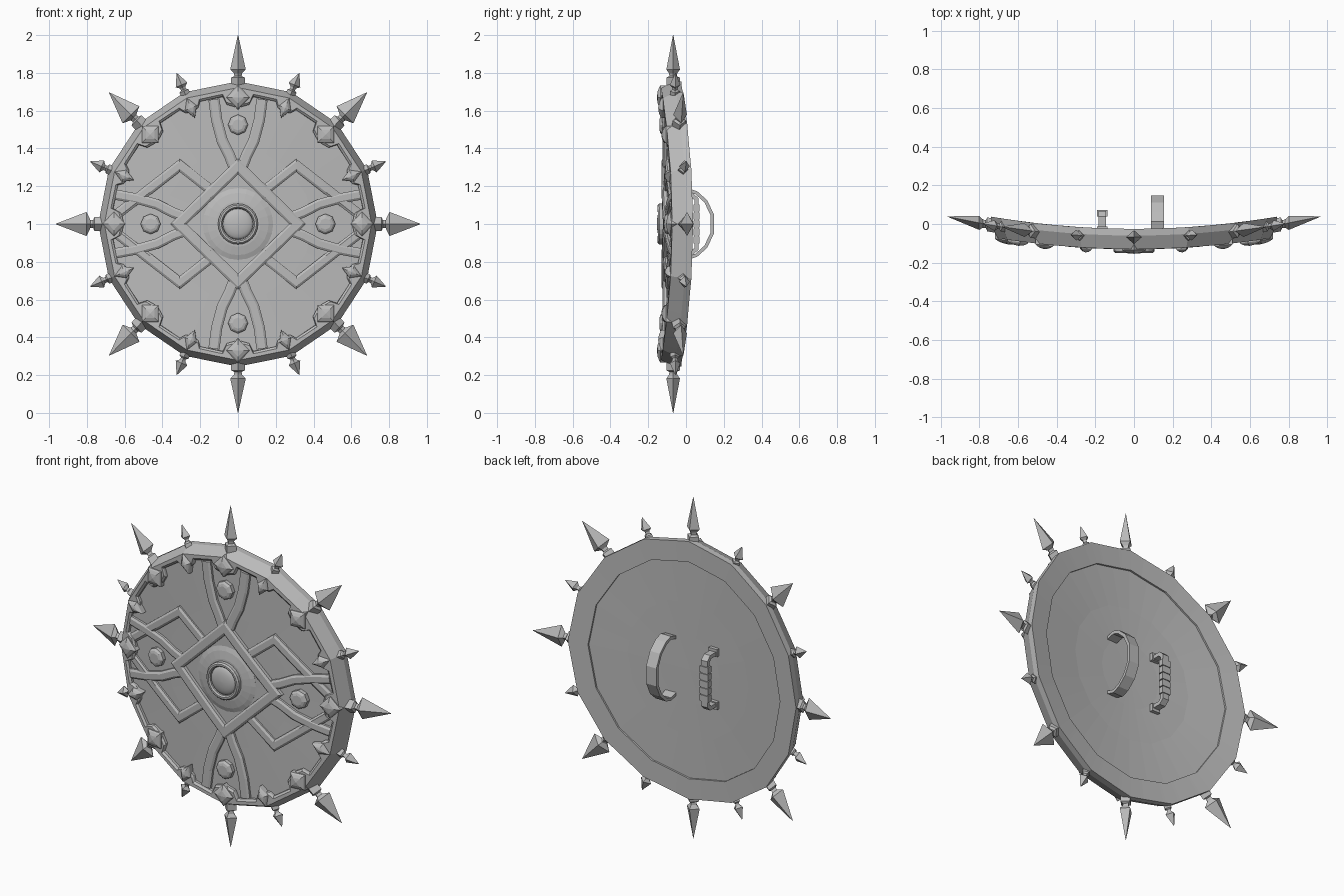
import bpy, bmesh
from math import sin, cos, pi, radians
from mathutils import Vector

cube = bpy.data.objects.get("Cube")
if cube:
    bpy.data.objects.remove(cube)

steel = bpy.data.materials.new("grey steel")
steel.use_nodes = True
GREY = (0.5, 0.5, 0.5, 1)
steel.diffuse_color = GREY
steel.node_tree.nodes["Principled BSDF"].inputs["Base Color"].default_value = GREY

FACE, RIM_FRONT, RIM_BACK, MID = -0.105, -0.13, -0.025, -0.068
STEP = pi / 8


def bend(u, v, y):
    """Flat shield coordinates (u across, v up, y depth) to the curved shield."""
    return Vector((u * 0.98, y + 0.11 * u * u, v + 1))


def loft(name, rings, closed_rings=False, smooth=False):
    """Skin a list of equal rings of points; cap the ends unless the rings loop."""
    bm = bmesh.new()
    rows = [[bm.verts.new(p) for p in ring] for ring in rings]
    n = len(rows[0])
    pairs = list(zip(rows, rows[1:]))
    if closed_rings:
        pairs.append((rows[-1], rows[0]))
    for a, b in pairs:
        for i in range(n):
            j = (i + 1) % n
            bm.faces.new((a[i], a[j], b[j], b[i]))
    if not closed_rings:
        bm.faces.new(rows[0])
        bm.faces.new(rows[-1])
    bmesh.ops.remove_doubles(bm, verts=bm.verts, dist=0.0001)
    bmesh.ops.recalc_face_normals(bm, faces=bm.faces)
    mesh = bpy.data.meshes.new(name)
    bm.to_mesh(mesh)
    bm.free()
    mesh.materials.append(steel)
    for f in mesh.polygons:
        f.use_smooth = smooth
    obj = bpy.data.objects.new(name, mesh)
    bpy.context.collection.objects.link(obj)
    return obj


def sweep(name, path, section, place, closed=False):
    """Sweep (offset, height) section along a flat path with mitred corners."""
    pts = [Vector(p) for p in path]
    fine = []
    ends = pts[1:] + pts[:1] if closed else pts[1:]
    for a, b in zip(pts, ends):
        k = max(1, int((b - a).length / 0.1))
        fine += [a.lerp(b, i / k) for i in range(k)]
    if not closed:
        fine.append(pts[-1])
    n, rings = len(fine), []
    for i, p in enumerate(fine):
        a = fine[i - 1] if closed or i else p
        b = fine[(i + 1) % n] if closed or i < n - 1 else p
        dirs = [d.normalized() for d in (p - a, b - p) if d.length > 0]
        normals = [Vector((-d.y, d.x)) for d in dirs]
        m = sum(normals, Vector((0, 0))).normalized()
        m /= max(0.4, m.dot(normals[0]))
        rings.append([place(p.x + m.x * o, p.y + m.y * o, h) for o, h in section])
    return loft(name, rings, closed)


def rib(name, path, half, top, closed=False):
    section = [(-half, FACE + 0.01), (-half, top + 0.008), (-half + 0.012, top),
               (half - 0.012, top), (half, top + 0.008), (half, FACE + 0.01)]
    return sweep(name, path, section, bend, closed)


def polar(r, a, y):
    return bend(r * sin(a), r * cos(a), y)


def gon(r, a):
    """Radius of a sixteen-sided outline at angle a."""
    return r * cos(STEP / 2) / cos(a % STEP - STEP / 2)


# Curved face plate
angles = [i * STEP / 2 for i in range(32)]
layers = [(r, FACE) for r in (0.001, 0.2, 0.4, 0.69)]
layers += [(r, -0.036) for r in (0.69, 0.4, 0.2, 0.001)]
loft("face_plate", [[polar(gon(r, a), a, y) for a in angles] for r, y in layers])

# Sixteen-sided rim, with inner tabs behind the studs
outline = []
for k in range(16):
    w, tab = (radians(5.5), 0.615) if k % 2 == 0 else (radians(3.5), 0.635)
    a = k * STEP
    outline += [(a - w - 0.025, 0.68), (a - w, tab + 0.02), (a, tab),
                (a + w, tab + 0.02), (a + w + 0.025, 0.68)]
profile = [(0.755, RIM_BACK), (0.755, -0.06), (0.722, RIM_FRONT)]
rings = [[polar(gon(r, a), a, y) for a, _ in outline] for r, y in profile]
rings += [[polar(r + d, a, y) for a, r in outline]
          for d, y in ((0.012, RIM_FRONT), (0, RIM_FRONT + 0.01), (0, FACE + 0.02))]
rings += [[polar(gon(0.635, a), a, y) for a, _ in outline] for y in (-0.045, RIM_BACK)]
loft("rim", rings, True)


def stud(name, r, a, radial, across, layers, sides=4):
    """Raised stud standing on the face, turned to point outwards."""
    rings = []
    for s, y in layers:
        ring = []
        for i in range(sides):
            t = 2 * pi * i / sides
            p, q = r + radial * s * cos(t), across * s * sin(t)
            ring.append(bend(p * sin(a) + q * cos(a), p * cos(a) - q * sin(a), y))
        rings.append(ring)
    return loft(name, rings)


def spike(name, a, stations, depth):
    """Diamond-section spike pointing outwards; stations are (radius, half width)."""
    rings = []
    for r, w in stations:
        ring = []
        for q, d in ((w, 0), (0, 1), (-w, 0), (0, -1)):
            u, v = r * sin(a) + q * cos(a), r * cos(a) - q * sin(a)
            ring.append(bend(u, v, MID + d * min(depth, w)))
        rings.append(ring)
    return loft(name, rings)


STUD = [(1, FACE + 0.01), (1, -0.135), (0.85, -0.142), (0.5, -0.15), (0.05, -0.154)]
for k in range(16):
    a = k * STEP
    if k % 2 == 0:
        stud("large_stud", 0.67, a, 0.064, 0.064, STUD)
        if k % 8 == 0:
            head, tip = 0.042, 1.0
        else:
            head, tip = 0.064, 0.985
        spike("large_spike", a, [(0.735, 0.038), (0.775, 0.038), (0.783, 0.02),
              (0.798, 0.022), (0.818, head), (tip, 0.001)], 0.036)
    else:
        stud("small_stud", 0.665, a, 0.058, 0.034, STUD)
        spike("small_spike", a, [(0.73, 0.026), (0.762, 0.026), (0.77, 0.014),
              (0.782, 0.015), (0.797, 0.034), (0.865, 0.001)], 0.028)

# Central diamond frame
rib("centre_diamond", [(0, 0.305), (0.322, 0), (0, -0.305), (-0.322, 0)], 0.031, -0.131, True)

# Side diamond frames and flaring straps, mirrored in four quarters
for sx in (-1, 1):
    for sz in (-1, 1):
        def quarter(points):
            return [(x * sx, z * sz) for x, z in points]
        rib("side_diamond", quarter([(0.16, 0.19), (0.315, 0.31), (0.655, 0.05)]), 0.027, -0.122)
        rib("upright_strap", quarter([(0.13, 0.66), (0.115, 0.55), (0.085, 0.44),
            (0.045, 0.36), (0.025, 0.31)]), 0.03, -0.125)
        rib("cross_strap", quarter([(0.66, 0.155), (0.55, 0.135), (0.44, 0.105),
            (0.35, 0.06), (0.28, 0.035)]), 0.027, -0.125)

# Octagonal studs between the straps
BUTTON = [(1, FACE + 0.01), (1, -0.126), (0.8, -0.136), (0.55, -0.14)]
for k in range(4):
    stud("octagon_stud", 0.525 if k % 2 == 0 else 0.472, k * pi / 2, 0.054, 0.054, BUTTON, 8)


# Central boss: low swell, ring and dome
def turned(name, profile, smooth=False):
    around = [2 * pi * i / 24 for i in range(24)]
    return loft(name, [[polar(r, a, y) for a in around] for r, y in profile], smooth=smooth)


turned("boss_swell", [(0.19, FACE + 0.01), (0.19, FACE), (0.165, -0.114),
                      (0.12, -0.122), (0.06, -0.124)])
turned("boss_ring", [(0.108, FACE), (0.108, -0.142), (0.1, -0.15), (0.09, -0.15),
                     (0.083, -0.142), (0.083, FACE)])
turned("boss_dome", [(0.083 * cos(t), -0.13 - 0.024 * sin(t))
                     for t in (0, 0.3, 0.6, 0.9, 1.2, 1.55)], True)


# Back handles, swept in the upright plane
def at(x):
    return lambda y, z, h: Vector((x + h, y, z + 1))


def box(half_thick, half_wide):
    return [(-half_thick, -half_wide), (half_thick, -half_wide),
            (half_thick, half_wide), (-half_thick, half_wide)]


def mirrored(points):
    return points + [(y, -z) for y, z in reversed(points)]


sweep("arm_strap", mirrored([(-0.04, 0.165), (0.012, 0.18), (0.055, 0.165),
      (0.105, 0.12), (0.138, 0.05)]), box(0.009, 0.033), at(0.122))
sweep("hand_grip", mirrored([(-0.04, 0.15), (0.035, 0.15), (0.056, 0.13),
      (0.056, 0.05)]), box(0.011, 0.02), at(-0.165))
for i in range(-2, 3):
    z = i * 0.042
    sweep("grip_bead", [(0.056, z - 0.018), (0.056, z + 0.018)], box(0.016, 0.027), at(-0.165))
for z in (-0.155, 0.155):
    sweep("grip_foot", [(-0.04, z), (-0.012, z)], box(0.022, 0.027), at(-0.165))
